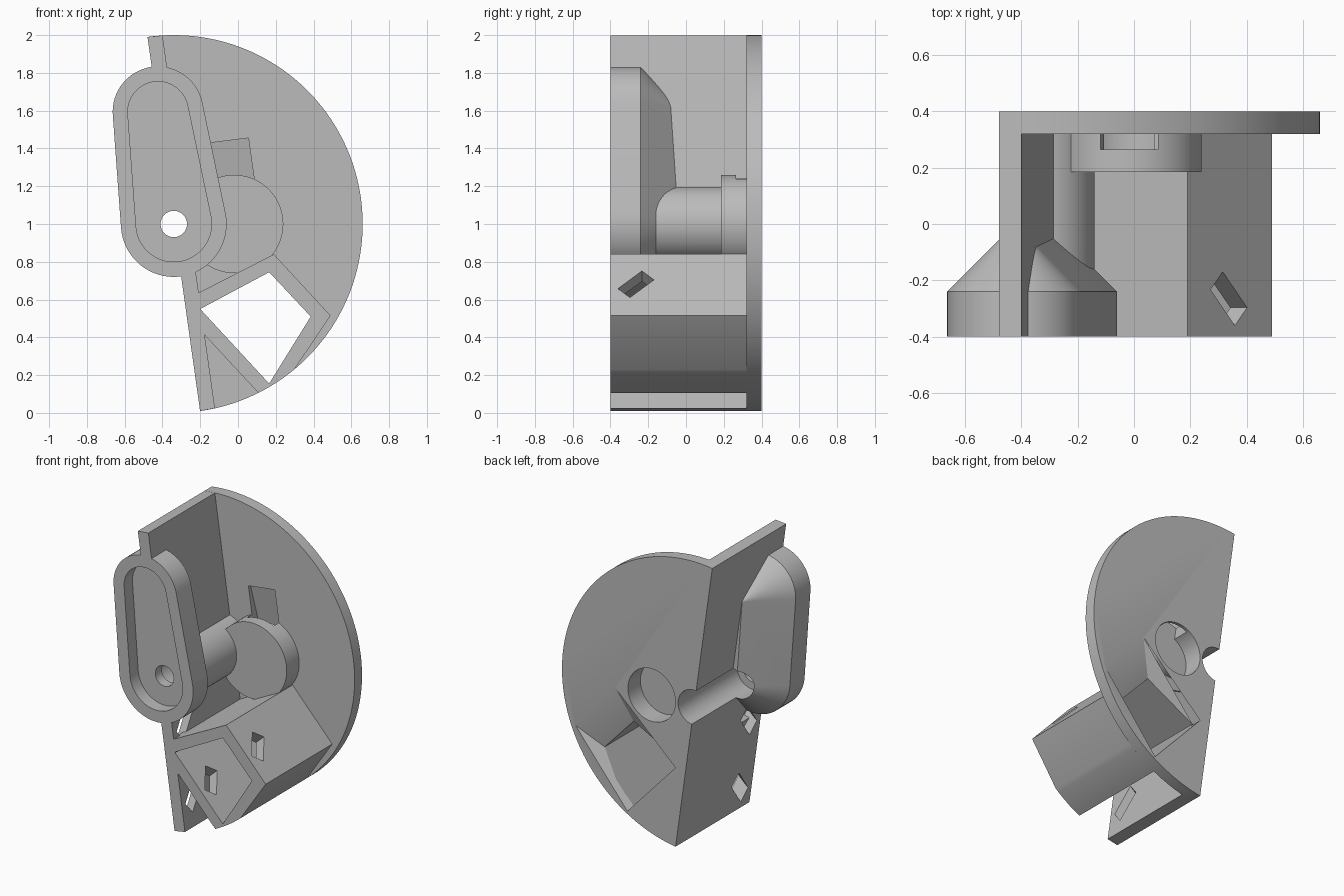
import bpy, bmesh, math
from mathutils import Vector, Matrix

if "Cube" in bpy.data.objects:
    bpy.data.objects.remove(bpy.data.objects["Cube"], do_unlink=True)

grey = bpy.data.materials.new("plain grey")
grey.use_nodes = True
grey.diffuse_color = (0.5, 0.5, 0.5, 1)
grey.node_tree.nodes["Principled BSDF"].inputs["Base Color"].default_value = (0.5, 0.5, 0.5, 1)

TILT = math.radians(8)
AXIS = (-0.34, 1.0)      # pivot axis, on the tilted wall face
WALL = 0.08              # wall thickness


def tilted(u, v):
    """Point in the frame of the wall: u away from it, v up along it."""
    c, s = math.cos(TILT), math.sin(TILT)
    return (AXIS[0] + u * c - v * s, AXIS[1] + u * s + v * c)


def arc(centre, r, a0, a1, n):
    steps = [math.radians(a0 + (a1 - a0) * i / n) for i in range(n + 1)]
    return [(centre[0] + r * math.cos(a), centre[1] + r * math.sin(a)) for a in steps]


def circle(centre, r, n=64):
    return arc(centre, r, 0, 360, n)[:-1]


def half_disc(r, n):
    return [tilted(*p) for p in arc((0, 0), r, -90, 90, n)]


def pod_outline(r_low, r_high):
    """Two circles on the wall line joined by tangents."""
    lean = math.degrees(math.asin(0.04 / 0.6))
    low = arc((0, 0), r_low, 180 - lean, 360 + lean, 36)
    high = arc((0, 0.6), r_high, lean, 180 - lean, 32)
    return [tilted(*p) for p in low + high]


def loft(name, sections):
    """Solid through (y, outline) sections with equal point counts."""
    bm = bmesh.new()
    rings = [[bm.verts.new((x, y, z)) for x, z in pts] for y, pts in sections]
    bm.faces.new(rings[0])
    bm.faces.new(rings[-1])
    n = len(rings[0])
    for a, b in zip(rings, rings[1:]):
        for i in range(n):
            j = (i + 1) % n
            bm.faces.new((a[i], a[j], b[j], b[i]))
    bmesh.ops.recalc_face_normals(bm, faces=bm.faces)
    return finish(name, bm)


def prism(name, pts, y0, y1):
    return loft(name, [(y0, pts), (y1, pts)])


def finish(name, bm):
    me = bpy.data.meshes.new(name)
    bm.to_mesh(me)
    bm.free()
    me.materials.append(grey)
    ob = bpy.data.objects.new(name, me)
    bpy.context.scene.collection.objects.link(ob)
    return ob


def bar(name, x, z, reach):
    """Slanted rectangular bar, square to the box's upper face."""
    along = Vector((0.74, 0, 0.68)).normalized()
    side = Vector((along.z, 0, -along.x))
    long = (side + Vector((0, -1, 0))).normalized()
    short = along.cross(long)
    bm = bmesh.new()
    bmesh.ops.create_cube(bm, size=1)
    m = Matrix((long * 0.18, short * 0.09, along * reach)).transposed().to_4x4()
    m.translation = (x, -0.265, z)
    bmesh.ops.transform(bm, matrix=m, verts=bm.verts)
    bmesh.ops.recalc_face_normals(bm, faces=bm.faces)
    return finish(name, bm)


# Main parts
plate = prism("back_plate", half_disc(1, 96), 0.32, 0.40)
rim = math.sqrt(1 - WALL ** 2)
wall = prism("side_wall", [tilted(*p) for p in
             ((0, -1), (WALL, -rim), (WALL, rim), (0, 1))], -0.40, 0.32)
pod = loft("lever_pod", [(-0.40, pod_outline(0.28, 0.24)),
                         (-0.24, pod_outline(0.28, 0.24)),
                         (-0.001, pod_outline(0.041, 0.001))])
tube = prism("pivot_tube", half_disc(0.20, 32), -0.20, 0.33)
BOSS = (-0.02, 1.0)
boss = prism("round_boss", circle(BOSS, 0.26), 0.185, 0.33)
shell = ([(-0.24, 0.62), (0.19, 0.84), (0.49, 0.515)]
         + arc(AXIS, 1, -50.3, -63.4, 8) + [(-0.20, 0.437)])
box = prism("square_sleeve", shell, -0.40, 0.32)

# Cutters
opening = [(-0.20, 0.55), (0.165, 0.745), (0.385, 0.51), (0.165, 0.155)]
flared = [(-0.20, 0.55), (0.26, 0.98), (0.56, 0.64), (0.165, 0.155)]
sleeve_hole = prism("sleeve_hole_cutter", opening, -0.5, 0.5)
flare = loft("flare_cutter", [(0.33, opening), (0.401, flared)])
cavity = prism("cavity_cutter", pod_outline(0.20, 0.16), -0.5, -0.31)
pin_hole = prism("pin_hole_cutter", circle(AXIS, 0.07, 32), -0.5, 0.0)
bore = prism("bore_cutter", circle(AXIS, 0.12, 48), -0.24, 0.5)
pocket = prism("pocket_cutter", circle(BOSS, 0.18), 0.265, 0.5)
slot_low = bar("low_slot_cutter", -0.015, 0.358, 1.4)
slot_high = bar("high_slot_cutter", -0.25, 0.68, 0.4)

# Ramped cable slot running from the pocket to the plate front
bm = bmesh.new()
ends = []
for x0, z0 in ((-0.145, 1.43), (0.055, 1.455)):
    dx, dz = 0.30 * math.sin(TILT), -0.30 * math.cos(TILT)
    ends.append([bm.verts.new(p) for p in (
        (x0, 0.265, z0), (x0, 0.34, z0),
        (x0 + dx, 0.385, z0 + dz), (x0 + dx, 0.265, z0 + dz))])
bm.faces.new(ends[0])
bm.faces.new(ends[1])
for i in range(4):
    j = (i + 1) % 4
    bm.faces.new((ends[0][i], ends[0][j], ends[1][j], ends[1][i]))
bmesh.ops.recalc_face_normals(bm, faces=bm.faces)
ramp = finish("cable_ramp_cutter", bm)

cuts = {
    plate: [sleeve_hole, flare, bore, pocket, ramp],
    wall: [cavity, pin_hole, bore, slot_low, slot_high],
    pod: [cavity, pin_hole, bore],
    tube: [bore, pocket],
    boss: [pocket, ramp, bore],
    box: [sleeve_hole, slot_low],
}
cutters = {c for group in cuts.values() for c in group}

# Apply the cuts, then smooth the round faces
for part, group in cuts.items():
    for c in group:
        mod = part.modifiers.new(c.name, 'BOOLEAN')
        mod.operation = 'DIFFERENCE'
        mod.solver = 'EXACT'
        mod.object = c
bpy.context.view_layer.update()
graph = bpy.context.evaluated_depsgraph_get()
for part in cuts:
    me = bpy.data.meshes.new_from_object(part.evaluated_get(graph))
    part.modifiers.clear()
    part.data = me
    me.shade_smooth()
    me.set_sharp_from_angle(angle=math.radians(25))
for c in cutters:
    bpy.data.objects.remove(c, do_unlink=True)
